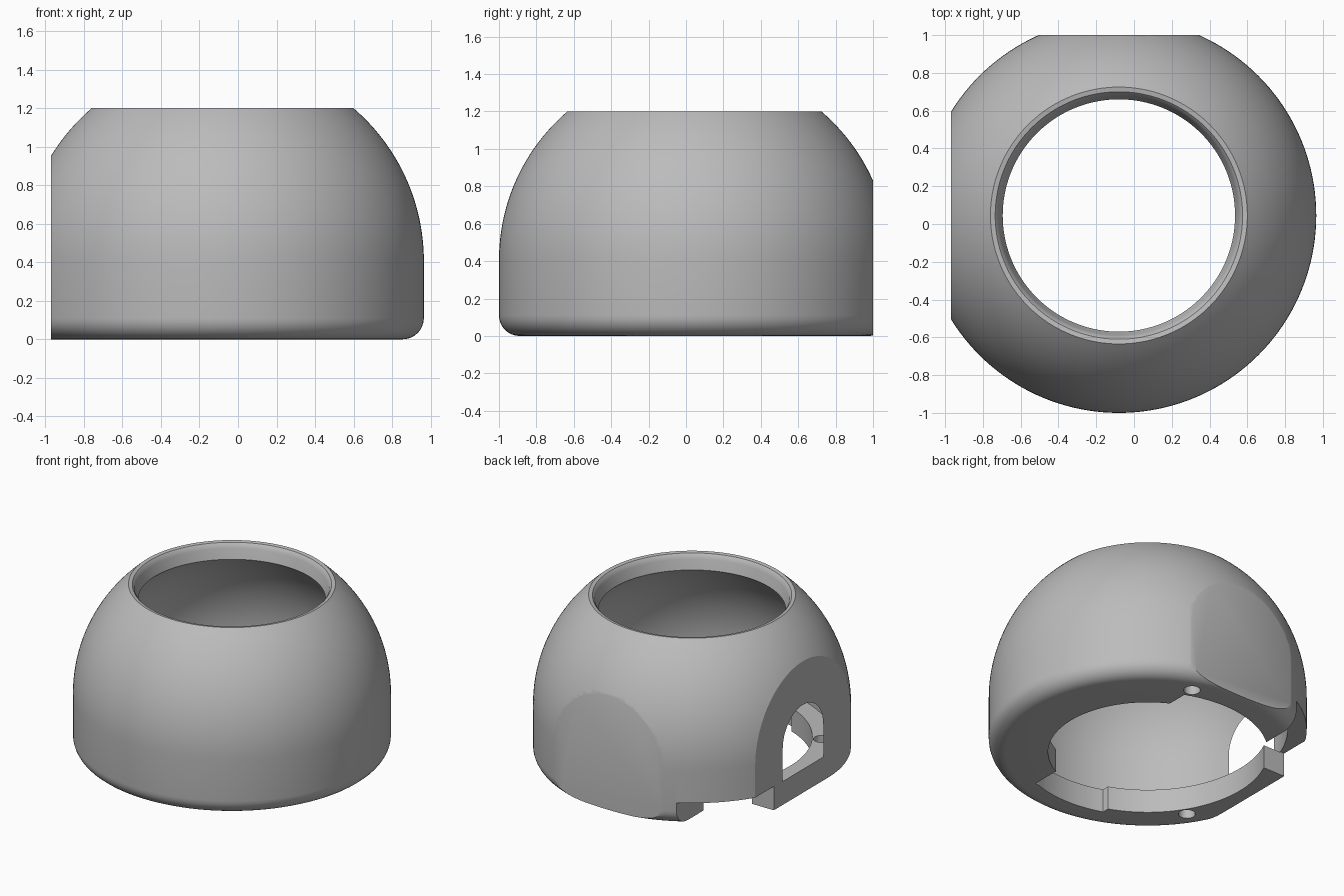
import bpy, bmesh
from math import sin, cos, asin, acos, pi, radians, sqrt

cube = bpy.data.objects.get("Cube")
if cube:
    bpy.data.objects.remove(cube, do_unlink=True)

AX, AY = -0.08, 0.045           # axis of the dome
R_OUT, R_IN, ZC = 1.045, 0.92, 0.406
LIP_Z, LIP_R, WIDE_R, SLOT_R = 0.17, 0.655, 0.79, 0.838
FILLET = 0.11
SEG = 160


def add_object(name, bm):
    bmesh.ops.recalc_face_normals(bm, faces=bm.faces)
    mesh = bpy.data.meshes.new(name)
    bm.to_mesh(mesh)
    bm.free()
    obj = bpy.data.objects.new(name, mesh)
    obj.location = (AX, AY, 0)
    bpy.context.collection.objects.link(obj)
    return obj


def arc(cx, cy, r, a0, a1, n):
    return [(cx + r * cos(a0 + (a1 - a0) * i / n),
             cy + r * sin(a0 + (a1 - a0) * i / n)) for i in range(n + 1)]


def lathe(name, profile):
    bm = bmesh.new()
    rings = [[bm.verts.new((r * cos(2 * pi * k / SEG), r * sin(2 * pi * k / SEG), z))
              for r, z in profile] for k in range(SEG)]
    n = len(profile)
    for k in range(SEG):
        a, b = rings[k], rings[(k + 1) % SEG]
        for i in range(n):
            j = (i + 1) % n
            bm.faces.new((a[i], b[i], b[j], a[j]))
    return add_object(name, bm)


def prism(name, outline, z0, z1):
    bm = bmesh.new()
    base = bm.faces.new([bm.verts.new((x, y, z0)) for x, y in outline])
    ext = bmesh.ops.extrude_face_region(bm, geom=[base])
    top = [v for v in ext["geom"] if isinstance(v, bmesh.types.BMVert)]
    bmesh.ops.translate(bm, verts=top, vec=(0, 0, z1 - z0))
    obj = add_object(name, bm)
    obj.hide_render = True
    return obj


def box(name, x0, x1, y0, y1, z0, z1):
    return prism(name, [(x0, y0), (x1, y0), (x1, y1), (x0, y1)], z0, z1)


# Shell: rounded foot, spherical outside, bevelled rim, hollow inside, inner lip
rim_r, throat_r = 0.68, 0.615
profile = [(LIP_R, 0)]
profile += arc(R_OUT - FILLET, FILLET, FILLET, -pi / 2, 0, 8)
profile += arc(0, ZC, R_OUT, 0, acos(rim_r / R_OUT), 24)
profile += [(0.655, 1.195), (0.642, 1.18), (0.635, 1.16)]
profile += arc(0, ZC, R_IN, acos(throat_r / R_IN), 0, 24)
profile += [(R_IN, LIP_Z), (LIP_R, LIP_Z)]
shell = lathe("dome_shell", profile)

# Plan of the wider lip opening, with a deeper slot at the front
edge, half = 0.30, 0.28
a_edge = acos(edge / WIDE_R)
a_wide, a_slot = asin(half / WIDE_R), asin(half / SLOT_R)
opening = arc(0, 0, WIDE_R, a_edge, 1.5 * pi - a_wide, 80)
opening += arc(0, 0, SLOT_R, 1.5 * pi - a_slot, 1.5 * pi + a_slot, 20)
opening += [(edge, -sqrt(SLOT_R ** 2 - half ** 2))]

# Cutters: two side flats, corner notch, lip opening and two screw holes
cutters = [
    box("side_flat_cutter", -2, -0.89, -2, 2, -1, 2),
    box("back_flat_cutter", -2, 2, 0.955, 2, -1, 2),
    box("corner_notch_cutter", -2, -0.513, 0.334, 2, -1, LIP_Z + 0.003),
    prism("lip_opening_cutter", opening, -0.1, 0.25),
]
for x, y in ((0.30, 0.81), (-0.72, -0.458)):
    cutters.append(prism("screw_hole_cutter", arc(x, y, 0.055, 0, 2 * pi * 31 / 32, 31),
                         -0.1, 0.2))

bpy.ops.object.select_all(action="DESELECT")
bpy.context.view_layer.objects.active = shell
shell.select_set(True)
for c in cutters:
    mod = shell.modifiers.new(c.name, "BOOLEAN")
    mod.operation, mod.solver, mod.object = "DIFFERENCE", "EXACT", c
    bpy.ops.object.modifier_apply(modifier=mod.name)
for c in cutters:
    bpy.data.objects.remove(c, do_unlink=True)

# Plain grey finish
grey = bpy.data.materials.new("grey")
grey.use_nodes = True
colour = (0.5, 0.5, 0.5, 1)
grey.diffuse_color = colour
grey.node_tree.nodes["Principled BSDF"].inputs["Base Color"].default_value = colour
shell.data.materials.clear()
shell.data.materials.append(grey)
bpy.ops.object.shade_smooth_by_angle(angle=radians(30))
